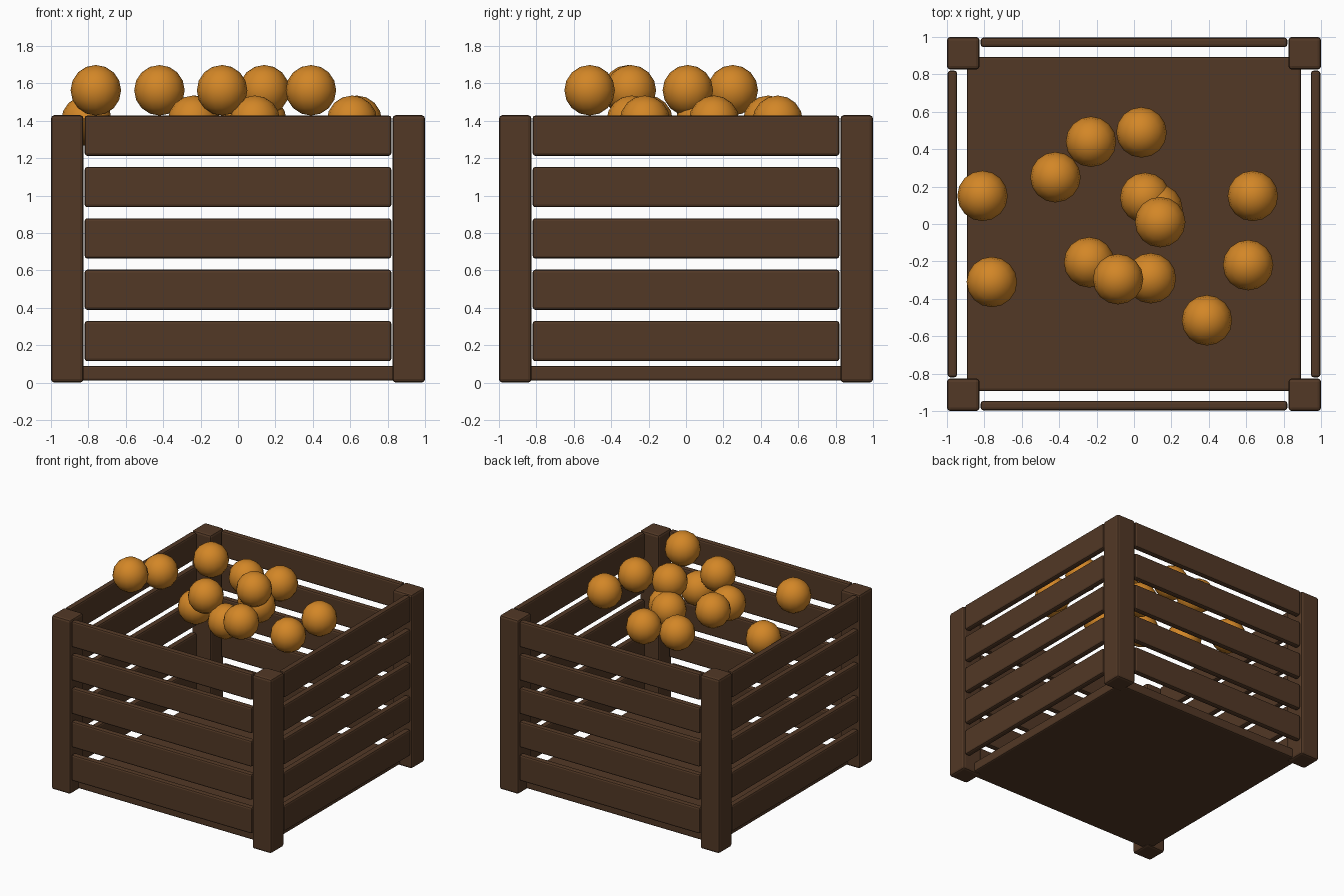
import bpy, math

if "Cube" in bpy.data.objects:
    bpy.data.objects.remove(bpy.data.objects["Cube"])


def material(name, rgb):
    m = bpy.data.materials.new(name)
    m.diffuse_color = (*rgb, 1)
    m.use_nodes = True
    m.node_tree.nodes["Principled BSDF"].inputs["Base Color"].default_value = m.diffuse_color
    return m


WOOD = material("dark_wood", (0.085, 0.040, 0.019))
ORANGE = material("orange_peel", (0.65, 0.24, 0.02))


def board(name, center, size, bevel):
    """Box with softened edges."""
    bpy.ops.mesh.primitive_cube_add(size=1, location=center)
    ob = bpy.context.object
    ob.name = name
    ob.scale = size
    bpy.ops.object.transform_apply(location=False, rotation=False, scale=True)
    ob.data.materials.append(WOOD)
    mod = ob.modifiers.new("soft_edges", 'BEVEL')
    mod.width = bevel
    mod.segments = 2
    bpy.ops.object.modifier_apply(modifier=mod.name)
    return ob


# Corner posts
for sx in (-1, 1):
    for sy in (-1, 1):
        board("corner_post", (sx * 0.913, sy * 0.913, 0.715), (0.174, 0.174, 1.43), 0.018)

# Five slats on each side
for i in range(5):
    z = 0.222 + i * 0.2745
    for s in (-1, 1):
        board("front_back_slat", (0, s * 0.971, z), (1.64, 0.05, 0.215), 0.014)
        board("side_slat", (s * 0.971, 0, z), (0.05, 1.64, 0.215), 0.014)

# Floor panel
board("floor_panel", (0, 0, 0.05), (1.785, 1.785, 0.08), 0.012)

# Fruit in two layers: (x, y) positions
LOWER = [(-0.81, 0.15), (-0.23, 0.44), (0.04, 0.49), (0.06, 0.14), (0.125, 0.08),
         (0.635, 0.15), (0.61, -0.22), (-0.24, -0.205), (0.09, -0.29)]
UPPER = [(-0.76, -0.31), (-0.42, 0.25), (0.14, 0.01), (-0.085, -0.295), (0.39, -0.515)]
for layer, z in ((LOWER, 1.40), (UPPER, 1.563)):
    for x, y in layer:
        bpy.ops.mesh.primitive_uv_sphere_add(segments=16, ring_count=8, radius=0.135,
                                             location=(x, y, z))
        ob = bpy.context.object
        ob.name = "orange_fruit"
        ob.data.materials.append(ORANGE)
        bpy.ops.object.shade_smooth()
